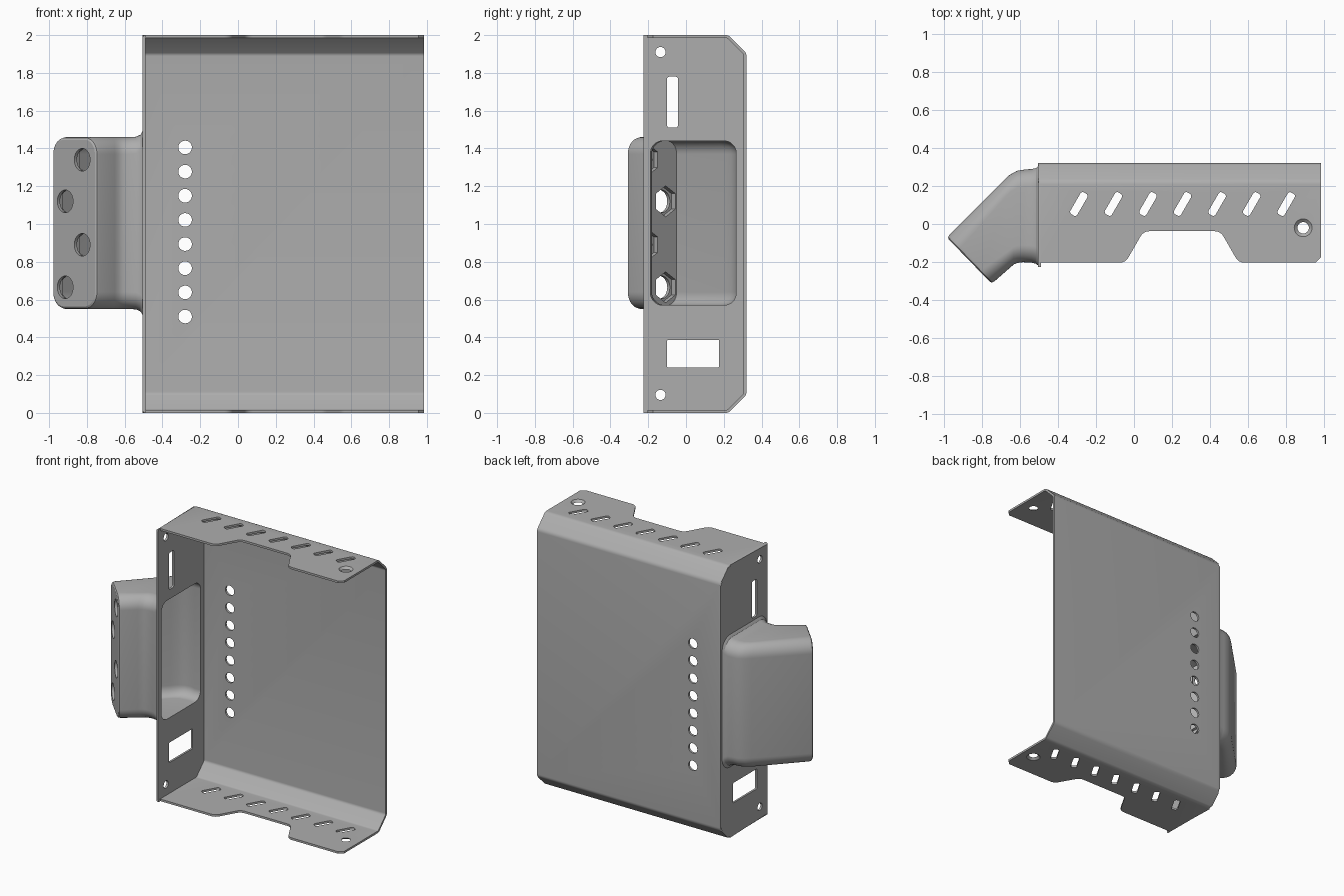
import bpy, bmesh, math
from mathutils import Vector, Matrix

if "Cube" in bpy.data.objects:
    bpy.data.objects.remove(bpy.data.objects["Cube"], do_unlink=True)

grey = bpy.data.materials.new("sheet_grey")
grey.use_nodes = True
COLOUR = (0.42, 0.42, 0.42, 1)
grey.diffuse_color = COLOUR
grey.node_tree.nodes["Principled BSDF"].inputs["Base Color"].default_value = COLOUR
MID_Z = 1.005


def fillet(pts, r=0.0, n=4):
    """Round polygon corners; a third value on a point overrides r."""
    out = []
    for i, q in enumerate(pts):
        rad = q[2] if len(q) > 2 else r
        p = Vector(q[:2])
        if rad <= 0:
            out.append(p)
            continue
        d1 = (Vector(pts[i - 1][:2]) - p).normalized()
        d2 = (Vector(pts[(i + 1) % len(pts)][:2]) - p).normalized()
        half = d1.angle(d2) / 2
        c = p + (d1 + d2).normalized() * rad / math.sin(half)
        t = rad / math.tan(half)
        a, b = p + d1 * t - c, p + d2 * t - c
        out += [c + a.lerp(b, k / n).normalized() * rad for k in range(n + 1)]
    return out


def rect(a0, a1, b0, b1):
    return [(a0, b0), (a1, b0), (a1, b1), (a0, b1)]


def loft(bm, rings):
    """Closed skin through rings of equal vertex count."""
    vs = [[bm.verts.new(p) for p in ring] for ring in rings]
    n = len(vs[0])
    for r0, r1 in zip(vs, vs[1:]):
        for i in range(n):
            bm.faces.new((r0[i], r0[(i + 1) % n], r1[(i + 1) % n], r1[i]))
    bm.faces.new(vs[0][::-1])
    bm.faces.new(vs[-1])


def prism(bm, pts, axis, lo, hi):
    def place(p, h):
        return {"x": (h, p[0], p[1]), "y": (p[0], h, p[1]), "z": (p[0], p[1], h)}[axis]
    loft(bm, [[place(p, h) for p in pts] for h in (lo, hi)])


def rod(bm, centre, axis, depth, r1, r2=None, seg=24):
    m = Matrix.Translation(centre) @ Vector(axis).to_track_quat("Z", "Y").to_matrix().to_4x4()
    bmesh.ops.create_cone(bm, cap_ends=True, segments=seg, radius1=r1,
                          radius2=r1 if r2 is None else r2, depth=depth, matrix=m)


def to_object(bm, name):
    bmesh.ops.recalc_face_normals(bm, faces=bm.faces[:])
    me = bpy.data.meshes.new(name)
    bm.to_mesh(me)
    bm.free()
    me.materials.append(grey)
    ob = bpy.data.objects.new(name, me)
    bpy.context.collection.objects.link(ob)
    return ob


def cut(target, bm):
    cutter = to_object(bm, "cutter")
    cutter.hide_render = True
    mod = target.modifiers.new("cut", "BOOLEAN")
    mod.operation, mod.solver, mod.object = "DIFFERENCE", "EXACT", cutter
    bpy.context.view_layer.objects.active = target
    bpy.ops.object.modifier_apply(modifier=mod.name)
    bpy.data.objects.remove(cutter, do_unlink=True)


def section(a, b, h, r, inset=0.0):
    """Rounded rectangle standing on the plan line from b to a."""
    a, b = Vector(a), Vector(b)
    d = (a - b).normalized()
    w = (a - b).length
    shape = fillet(rect(inset, w - inset, inset - h, h - inset), r - inset, 7)
    return [(*(b + d * s), MID_Z + z) for s, z in shape]


# Duct stations in plan: back point, front point
BEND = [((-0.57, 0.287), (-0.585, -0.201)), ((-0.615, 0.28), (-0.61, -0.204)),
        ((-0.655, 0.258), (-0.632, -0.212)), ((-0.69, 0.225), (-0.652, -0.23))]
END_A, END_B = Vector((-0.985, -0.07)), Vector((-0.748, -0.315))
OUT = Vector((END_B.y - END_A.y, END_A.x - END_B.x)).normalized()
H, R = 0.455, 0.09


def duct_outer(bm):
    rings = [section((x, a), (x, b), h, R) for x, a, b, h in (
        (-0.495, 0.306, -0.221, 0.495), (-0.506, 0.302, -0.217, 0.485),
        (-0.516, 0.294, -0.209, 0.468), (-0.54, 0.289, -0.203, 0.457))]
    rings += [section(a, b, H, R) for a, b in BEND]
    for back, inset in ((0.02, 0), (0.006, 0.004), (0, 0.014)):
        rings.append(section(END_A - OUT * back, END_B - OUT * back, H, R, inset))
    loft(bm, rings)


def duct_inner(bm):
    rings = [section((x, 0.266), (x, -0.188), 0.435, 0.065) for x in (-0.44, -0.54)]
    rings += [section(a, b, H, R, 0.02) for a, b in BEND]
    rings.append(section(END_A - OUT * 0.05, END_B - OUT * 0.05, H, R, 0.02))
    loft(bm, rings)


# Channel body: solid block with a rounded outer wall edge, then hollowed
bm = bmesh.new()
prism(bm, fillet([(-0.225, 0), (0.225, 0, 0.04), (0.32, 0.095, 0.04),
                  (0.32, 1.905, 0.04), (0.225, 2, 0.04), (-0.225, 2)]), "x", -0.505, 0.985)
edges = [e for e in bm.edges if all(v.co.x < -0.5 for v in e.verts)
         and not all(v.co.y < -0.22 for v in e.verts)]
bmesh.ops.bevel(bm, geom=edges, offset=0.012, segments=3, profile=0.5, affect="EDGES")
body = to_object(bm, "channel_body")

bm = bmesh.new()
prism(bm, fillet([(-0.5, 0.015), (0.219, 0.015, 0.025), (0.305, 0.101, 0.025),
                  (0.305, 1.899, 0.025), (0.219, 1.985, 0.025), (-0.5, 1.985)]), "x", -0.49, 1.2)
cut(body, bm)

# Front edge of both flanges, with the wide notch
bm = bmesh.new()
prism(bm, fillet([(-0.488, -0.4), (-0.488, -0.203), (-0.045, -0.203, 0.05),
                  (0.05, -0.038, 0.05), (0.455, -0.038, 0.05), (0.55, -0.203, 0.05),
                  (0.955, -0.203), (0.99, -0.17), (1.1, -0.17), (1.1, -0.4)]), "z", -0.2, 2.2)
cut(body, bm)

# Slanted vent slots through both flanges, countersunk screw holes
bm = bmesh.new()
tilt = Matrix.Rotation(math.radians(-30), 2)
for i in range(7):
    c = Vector((-0.29 + i * 0.1818, 0.105))
    slot = [c + tilt @ p for p in fillet(rect(-0.021, 0.021, -0.066, 0.066), 0.014)]
    prism(bm, slot, "z", -0.2, 2.2)
for z, d in ((1.9925, 1), (0.0075, -1)):
    rod(bm, (0.89, -0.02, z), (0, 0, d), 0.03, 0.0215, 0.0555, 32)
# Column of round holes in the back panel
for i in range(8):
    rod(bm, (-0.28, 0.32, 0.51 + i * 0.1279), (0, 1, 0), 0.2, 0.036)
# Side wall screw holes, slot and socket window
for z in (0.095, 1.91):
    rod(bm, (-0.5, -0.135, z), (1, 0, 0), 0.1, 0.027)
prism(bm, fillet(rect(-0.1, -0.043, 1.51, 1.78), 0.012), "x", -0.6, -0.4)
prism(bm, fillet(rect(-0.1, 0.175, 0.24, 0.387), 0.006), "x", -0.6, -0.4)
cut(body, bm)

# Duct opening in the side wall
bm = bmesh.new()
duct_inner(bm)
cut(body, bm)

# Angled side duct, hollow
bm = bmesh.new()
duct_outer(bm)
duct = to_object(bm, "side_duct")
bm = bmesh.new()
duct_inner(bm)
cut(duct, bm)

# Staggered connector holes with hexagonal pockets behind them
holes, pockets = bmesh.new(), bmesh.new()
axis = (OUT.x, OUT.y, 0)
for z, x in ((0.665, -0.915), (0.89, -0.825), (1.12, -0.915), (1.34, -0.825)):
    t = (x - END_A.x) / (END_B.x - END_A.x)
    p = END_A.lerp(END_B, t)
    rod(holes, (*p, z), axis, 0.16, 0.06, seg=32)
    rod(pockets, (*(p - OUT * 0.045), z), axis, 0.05, 0.082, seg=6)
cut(duct, pockets)
cut(duct, holes)

# Smooth the rounded areas, keep the folds and rims crisp
for ob in (body, duct):
    bpy.ops.object.select_all(action="DESELECT")
    ob.select_set(True)
    bpy.context.view_layer.objects.active = ob
    bpy.ops.object.shade_smooth_by_angle(angle=math.radians(30))
